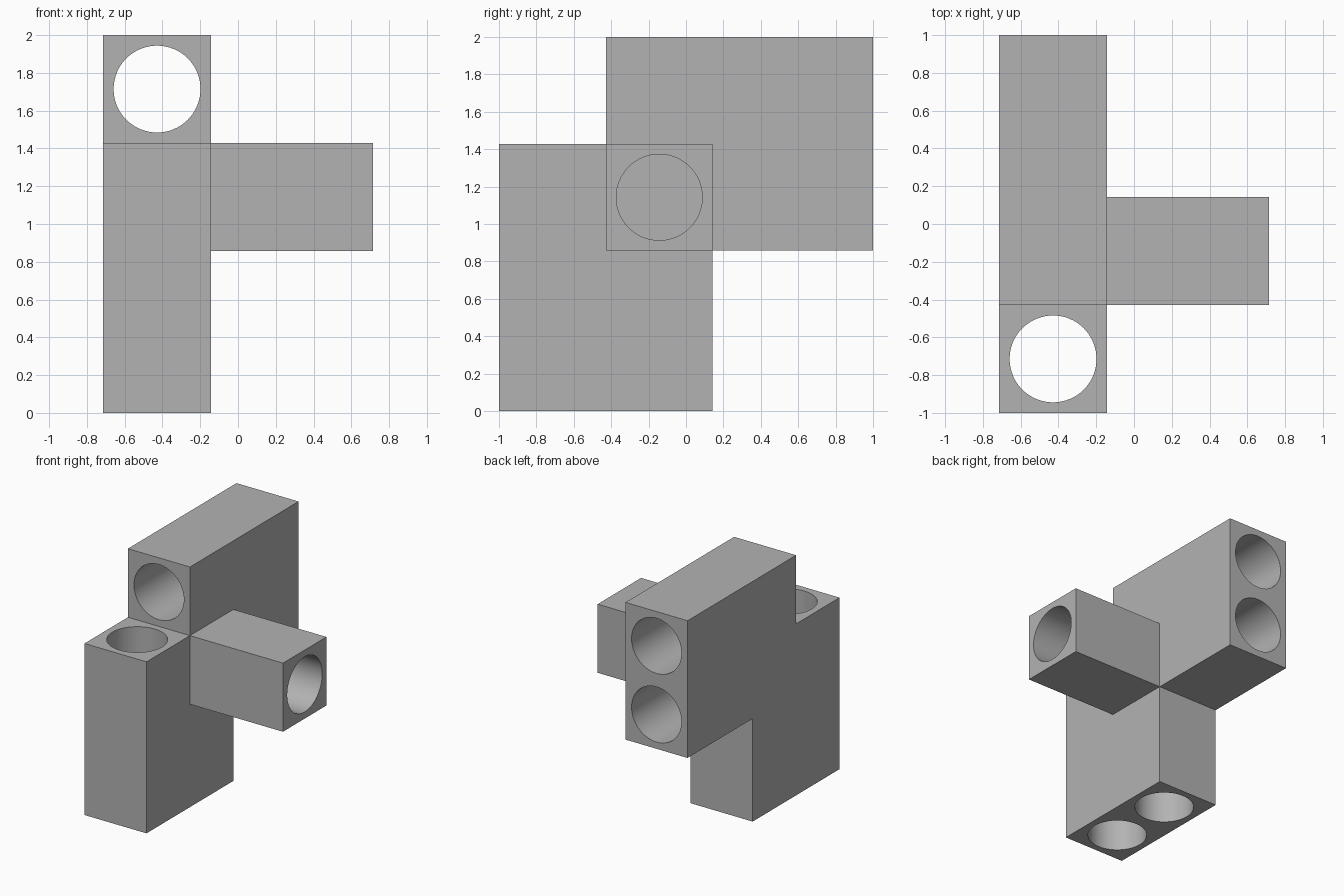
import bpy
import bmesh
from mathutils import Vector

cube = bpy.data.objects.get("Cube")
if cube:
    bpy.data.objects.remove(cube, do_unlink=True)

U = 2 / 3.5            # width of one square bar
R = 0.23               # bore radius
X0, X1, X2 = -1.25 * U, -0.25 * U, 1.25 * U
XC = (X0 + X1) / 2     # centre of the main body
YC, ZC = -0.25 * U, 2 * U   # centre of the side arm

grey = bpy.data.materials.new("light grey")
grey.use_nodes = True
colour = (0.45, 0.45, 0.45, 1)
grey.diffuse_color = colour
grey.node_tree.nodes["Principled BSDF"].inputs["Base Color"].default_value = colour


def add_object(name, bm):
    bmesh.ops.recalc_face_normals(bm, faces=bm.faces)
    mesh = bpy.data.meshes.new(name)
    bm.to_mesh(mesh)
    bm.free()
    mesh.materials.append(grey)
    obj = bpy.data.objects.new(name, mesh)
    bpy.context.collection.objects.link(obj)
    return obj


def prism(name, profile, x_start, x_end):
    """Extrude a (y, z) profile along x."""
    bm = bmesh.new()
    face = bm.faces.new([bm.verts.new((x_start, y, z)) for y, z in profile])
    result = bmesh.ops.extrude_face_region(bm, geom=[face])
    verts = [v for v in result["geom"] if isinstance(v, bmesh.types.BMVert)]
    bmesh.ops.translate(bm, verts=verts, vec=(x_end - x_start, 0, 0))
    return add_object(name, bm)


def bore(obj, start, end):
    """Drill a round hole from start to end."""
    start, end = Vector(start), Vector(end)
    axis = end - start
    bm = bmesh.new()
    bmesh.ops.create_cone(bm, cap_ends=True, segments=64, radius1=R, radius2=R,
                          depth=axis.length)
    cutter = add_object("bore_cutter", bm)
    cutter.hide_render = True
    cutter.location = (start + end) / 2
    cutter.rotation_euler = axis.to_track_quat('Z', 'Y').to_euler()
    bpy.context.view_layer.update()
    mod = obj.modifiers.new("bore", 'BOOLEAN')
    mod.operation = 'DIFFERENCE'
    mod.solver = 'EXACT'
    mod.object = cutter
    bpy.ops.object.select_all(action='DESELECT')
    bpy.context.view_layer.objects.active = obj
    obj.select_set(True)
    bpy.ops.object.modifier_apply(modifier=mod.name)
    bpy.data.objects.remove(cutter, do_unlink=True)


# Stepped main body: front column joined to the raised rear block
front, back, top, e = -1, 1, 2, 0.1
y_step, y_leg = YC - U / 2, YC + U / 2
z_under, z_step = ZC - U / 2, ZC + U / 2
body = prism("stepped_body",
             [(front, 0), (y_leg, 0), (y_leg, z_under), (back, z_under),
              (back, top), (y_step, top), (y_step, z_step), (front, z_step)],
             X0, X1)

# Through bores, then blind bores that stop at the central cube
bore(body, (XC, front - e, ZC + U), (XC, back + e, ZC + U))
bore(body, (XC, YC - U, -e), (XC, YC - U, top + e))
bore(body, (XC, y_leg, ZC), (XC, back + e, ZC))
bore(body, (XC, YC, -e), (XC, YC, z_under))

# Side arm, a bored square tube closed by the body's flank
arm = prism("side_arm",
            [(y_step, z_under), (y_leg, z_under), (y_leg, z_step), (y_step, z_step)],
            X1, X2)
bore(arm, (X1 - e, YC, ZC), (X2 + e, YC, ZC))

# Remove the arm's hidden end face
bm = bmesh.new()
bm.from_mesh(arm.data)
hidden = [f for f in bm.faces if all(abs(v.co.x - X1) < 0.001 for v in f.verts)]
bmesh.ops.delete(bm, geom=hidden, context='FACES_ONLY')
bm.to_mesh(arm.data)
bm.free()

# Smooth bores, sharp edges
for obj in (body, arm):
    bpy.ops.object.select_all(action='DESELECT')
    bpy.context.view_layer.objects.active = obj
    obj.select_set(True)
    bpy.ops.object.shade_smooth_by_angle()
